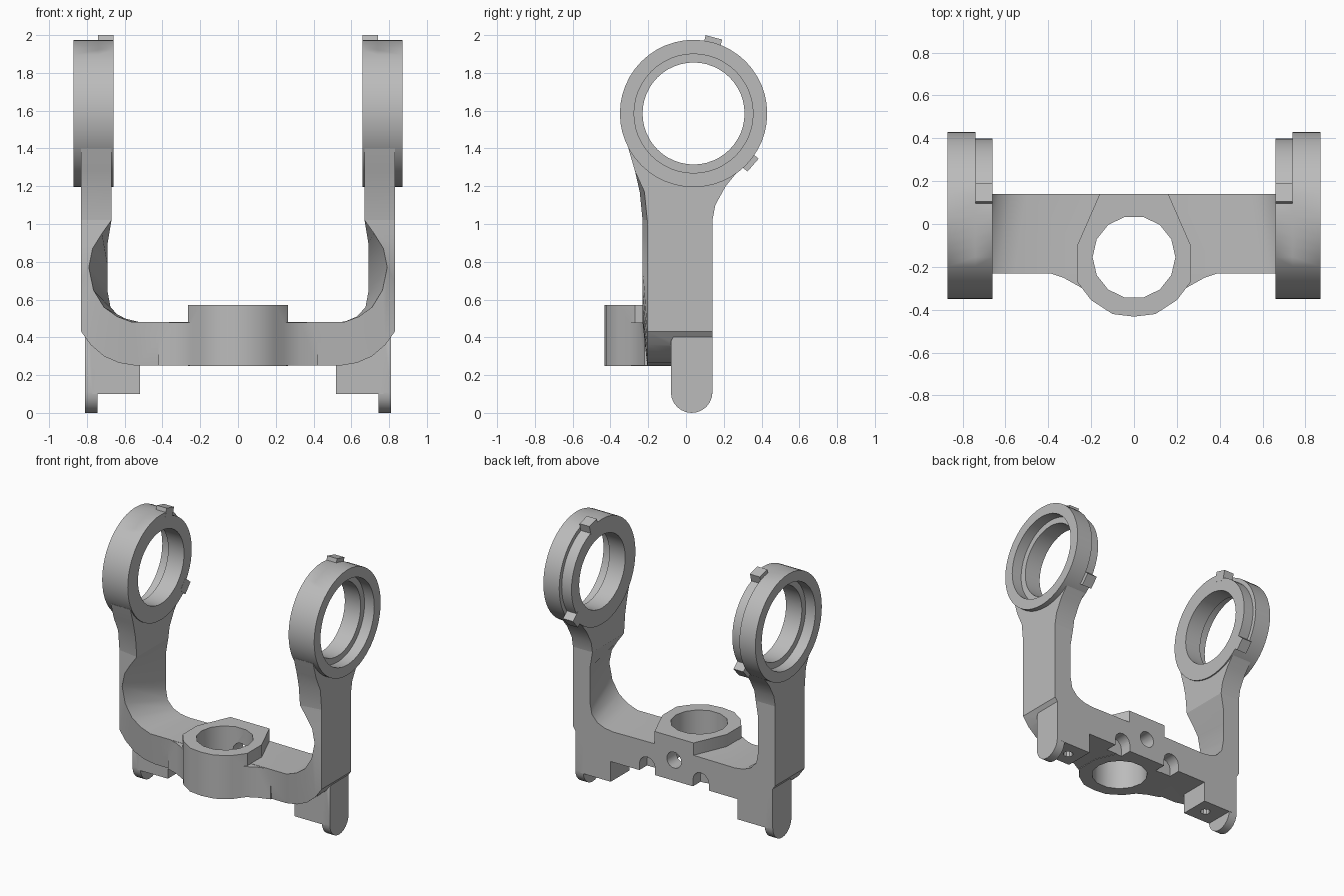
import bpy, bmesh
from math import sin, cos, radians, pi

old = bpy.data.objects.get("Cube")
if old:
    bpy.data.objects.remove(old, do_unlink=True)

grey = bpy.data.materials.new("plain grey")
grey.use_nodes = True
COLOUR = (0.5, 0.5, 0.5, 1)
grey.diffuse_color = COLOUR
grey.node_tree.nodes["Principled BSDF"].inputs["Base Color"].default_value = COLOUR


def loft(name, loops, closed=False):
    """Skin a row of equal loops; cap the ends unless the row closes on itself."""
    bm = bmesh.new()
    rows = [[bm.verts.new(p) for p in loop] for loop in loops]
    n = len(rows[0])
    for a, b in zip(rows, rows[1:] + (rows[:1] if closed else [])):
        for i in range(n):
            j = (i + 1) % n
            bm.faces.new((a[i], a[j], b[j], b[i]))
    if not closed:
        bm.faces.new(rows[0])
        bm.faces.new(rows[-1])
    bmesh.ops.recalc_face_normals(bm, faces=bm.faces)
    mesh = bpy.data.meshes.new(name)
    bm.to_mesh(mesh)
    bm.free()
    mesh.materials.append(grey)
    obj = bpy.data.objects.new(name, mesh)
    bpy.context.collection.objects.link(obj)
    return obj


def prism(name, outline, axis, lo, hi):
    """Extrude a 2D outline along one axis."""
    def put(p, h):
        q = list(p)
        q.insert(axis, h)
        return q
    return loft(name, [[put(p, h) for p in outline] for h in (lo, hi)])


def circle(u, v, r, n):
    return [(u + r * cos(2 * pi * k / n), v + r * sin(2 * pi * k / n)) for k in range(n)]


def both_sides(half):
    return half + [(-x, y) for x, y in reversed(half) if x]


def rect(u0, u1, v0, v1):
    return [(u0, v0), (u1, v0), (u1, v1), (u0, v1)]


def combine(target, other, operation):
    mod = target.modifiers.new("combine", 'BOOLEAN')
    mod.operation, mod.object, mod.solver = operation, other, 'EXACT'
    bpy.ops.object.select_all(action='DESELECT')
    bpy.context.view_layer.objects.active = target
    target.select_set(True)
    bpy.ops.object.modifier_apply(modifier=mod.name)
    bpy.data.objects.remove(other, do_unlink=True)


def smooth(obj):
    bpy.ops.object.select_all(action='DESELECT')
    bpy.context.view_layer.objects.active = obj
    obj.select_set(True)
    bpy.ops.object.shade_smooth_by_angle(angle=radians(32))


BACK = 0.14
FRONT_IN, FRONT_OUT = -0.23, -0.205

# U-shaped yoke: stations of (inner front x z, inner back x z, outer x z)
stations = [
    (0, .48, 0, .48, 0, .25),
    (.56, .48, .50, .475, .54, .25),
    (.64, .51, .57, .485, .63, .265),
    (.71, .56, .63, .51, .71, .30),
    (.765, .65, .675, .56, .78, .36),
    (.79, .77, .69, .64, .83, .43),
    (.77, .87, .69, .78, .83, .70),
    (.72, .95, .69, .90, .83, .90),
    (.67, 1.02, .67, 1.02, .83, 1.02),
]


def section(s, side):
    a, b, c, d, e, f = s
    return [(side * a, FRONT_IN, b), (side * c, BACK, d),
            (side * e, BACK, f), (side * e, FRONT_OUT, f)]


yoke = loft("yoke", [section(s, -1) for s in stations[:0:-1]] + [section(s, 1) for s in stations])

# Central hub with small flares where it meets the bar
hub = both_sides([(0, -.432), (.1, -.42), (.2, -.355), (.265, -.27), (.265, -.1), (.16, BACK)])
combine(yoke, prism("hub", hub, 2, .247, .57), 'UNION')
flare = both_sides([(.24, -.30), (.33, -.25), (.42, -.22), (.42, -.1)])
combine(yoke, prism("hub_flare", flare, 2, .252, .478), 'UNION')

# Feet: a block and a round-ended plate under each arm
plate = [(.03 + .11 * cos(t), .11 + .11 * sin(t)) for t in (-pi * k / 12 for k in range(13))]
plate += [(-.08, .38), (-.05, .43), (.11, .43), (BACK, .40)]
for side in (1, -1):
    block = rect(side * .52, side * .77, -.08, BACK)
    combine(yoke, prism("foot_block", block, 2, .10, .40), 'UNION')
    combine(yoke, prism("foot_plate", plate, 0, side * .745, side * .81), 'UNION')
    combine(yoke, prism("screw_hole", circle(side * .62, .03, .035, 10), 2, 0, .25), 'DIFFERENCE')
    # Arched notch low in the back
    arch = [(side * .22 + .065 * cos(pi * k / 6), .30 + .065 * sin(pi * k / 6)) for k in range(7)]
    arch += [(side * .22 - .065, .2), (side * .22 + .065, .2)]
    combine(yoke, prism("notch", arch, 1, .05, .3), 'DIFFERENCE')

# Bore of the hub and the cross hole behind it
combine(yoke, prism("bore", circle(0, -.155, .193, 14), 2, .1, .8), 'DIFFERENCE')
combine(yoke, prism("cross_hole", circle(0, .40, .06, 14), 1, -.15, .3), 'DIFFERENCE')
smooth(yoke)

# Ring, neck and tabs on each arm
CY, CZ, SEG = .04, 1.585, 48
TAB_ANGLES = (75, -41)


def ring_section(angle, side):
    t = radians(angle)
    relief = .36 if TAB_ANGLES[1] < angle < TAB_ANGLES[0] else .39
    profile = [(.66, .27), (.66, relief), (.74, relief), (.74, .39), (.87, .39),
               (.87, .315), (.79, .315), (.79, .27)]
    return [(side * x, CY + r * cos(t), CZ + r * sin(t)) for x, r in profile]


for side, label in ((1, "left"), (-1, "right")):
    angles = [-180 + 360 * k / SEG for k in range(SEG)]
    smooth(loft(label + "_ring", [ring_section(a, side) for a in angles], closed=True))

    # Neck flaring from the arm into the ring
    front = [(-.305, 1.40), (-.27, 1.28), (-.235, 1.17), (-.22, 1.02)]
    back = [(BACK, 1.02), (.155, 1.10), (.21, 1.20), (.30, 1.31)]
    arc = [(CY + .35 * cos(radians(a)), CZ + .35 * sin(radians(a))) for a in range(-50, -150, -12)]
    loops = []
    for x, shift in ((.67, FRONT_IN + .22), (.83, FRONT_OUT + .22)):
        loop = front[:2] + [(y + shift, z) for y, z in front[2:]] + back + arc
        loops.append([(side * x, y, z) for y, z in loop])
    smooth(loft(label + "_neck", loops))

    for number, angle in enumerate(TAB_ANGLES, 1):
        t = radians(angle)
        outline = [(CY + r * cos(t) - w * sin(t), CZ + r * sin(t) + w * cos(t))
                   for r, w in rect(.34, .417, -.045, .045)]
        prism(f"{label}_tab_{number}", outline, 0, side * .659, side * .74)
